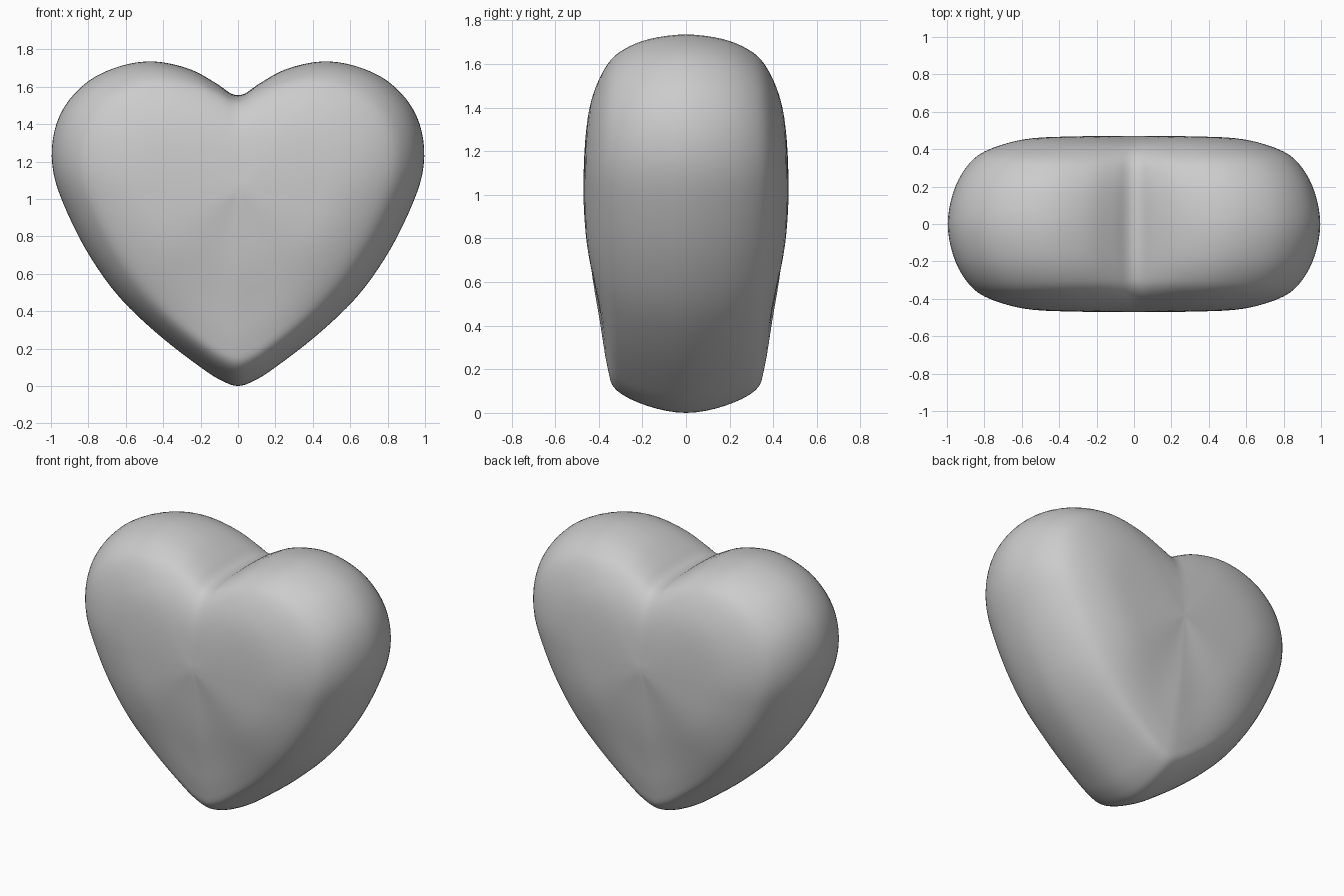
import bpy, bmesh
from mathutils import Vector

cube = bpy.data.objects.get("Cube")
if cube:
    bpy.data.objects.remove(cube, do_unlink=True)

CENTRE = Vector((0, 0, 1.05))
PEAK = 1.735

# Half outline from bottom tip to cleft (x, z)
HALF = [(0, 0), (.09, .03), (.2, .1), (.42, .27), (.63, .47), (.79, .69),
        (.91, .92), (.985, 1.13), (.99, 1.32), (.93, 1.49), (.8, 1.63),
        (.63, 1.71), (.45, PEAK), (.26, 1.695), (.12, 1.62), (.045, 1.568), (0, 1.555)]

# Cross-section: ring scale, then half depth towards the sides, tip and lobes
SECTION = [(0, .47, .47, .47), (.35, .468, .437, .45), (.6, .452, .395, .41),
           (.8, .39, .36, .345), (.9, .305, .32, .275), (.97, .17, .175, .165),
           (1, 0, 0, 0)]


def spline(points, steps, closed):
    """Smooth curve through the points."""
    pts = [Vector(p) for p in points]
    n = len(pts)
    pick = (lambda i: pts[i % n]) if closed else (lambda i: pts[min(max(i, 0), n - 1)])
    out = []
    for i in range(n if closed else n - 1):
        a, b, c, d = (pick(i + k) for k in (-1, 0, 1, 2))
        for k in range(steps):
            t = k / steps
            out.append(b + (c - a) * (t / 2) + (a * 2 - b * 5 + c * 4 - d) * (t * t / 2)
                       + (b * 3 - a - c * 3 + d) * (t ** 3 / 2))
    if not closed:
        out.append(pts[-1])
    return out


def ring_point(p, row):
    """Place an outline point on one ring, fading the cleft inwards."""
    s, side, tip, lobe = row
    rim = Vector((p[0], 0, p[1]))
    up = (rim - CENTRE).normalized().z
    if p[1] > 1.5 and abs(p[0]) < .45:
        rim.z += (PEAK - rim.z) * (1 - s * s)
    w_tip, w_lobe = max(0, -up) ** 4, max(0, up) ** 2
    depth = side + (tip - side) * w_tip + (lobe - side) * w_lobe
    pos = CENTRE + (rim - CENTRE) * abs(s)
    pos.y = -depth
    return pos


outline = spline(HALF + [(-x, z) for x, z in HALF[-2:0:-1]], 4, True)

# Front rings, rim and mirrored back rings
back = [(s, -a, -b, -c) for s, a, b, c in SECTION[-2::-1]]
rows = spline(SECTION + back, 4, False)

bm = bmesh.new()
front_pole = bm.verts.new(CENTRE + Vector((0, -SECTION[0][1], 0)))
back_pole = bm.verts.new(CENTRE + Vector((0, SECTION[0][1], 0)))
rings = [[bm.verts.new(ring_point(p, row)) for p in outline] for row in rows[1:-1]]
for i in range(len(outline)):
    j = (i + 1) % len(outline)
    for r, q in zip(rings, rings[1:]):
        bm.faces.new((r[i], r[j], q[j], q[i]))
    bm.faces.new((front_pole, rings[0][j], rings[0][i]))
    bm.faces.new((back_pole, rings[-1][i], rings[-1][j]))
bmesh.ops.recalc_face_normals(bm, faces=bm.faces)
for f in bm.faces:
    f.smooth = True

mesh = bpy.data.meshes.new("heart")
bm.to_mesh(mesh)
bm.free()
heart = bpy.data.objects.new("heart", mesh)
bpy.context.collection.objects.link(heart)

# Plain grey material
grey = bpy.data.materials.new("light grey")
grey.use_nodes = True
colour = (.6, .6, .6, 1)
grey.diffuse_color = colour
grey.node_tree.nodes["Principled BSDF"].inputs["Base Color"].default_value = colour
mesh.materials.append(grey)
